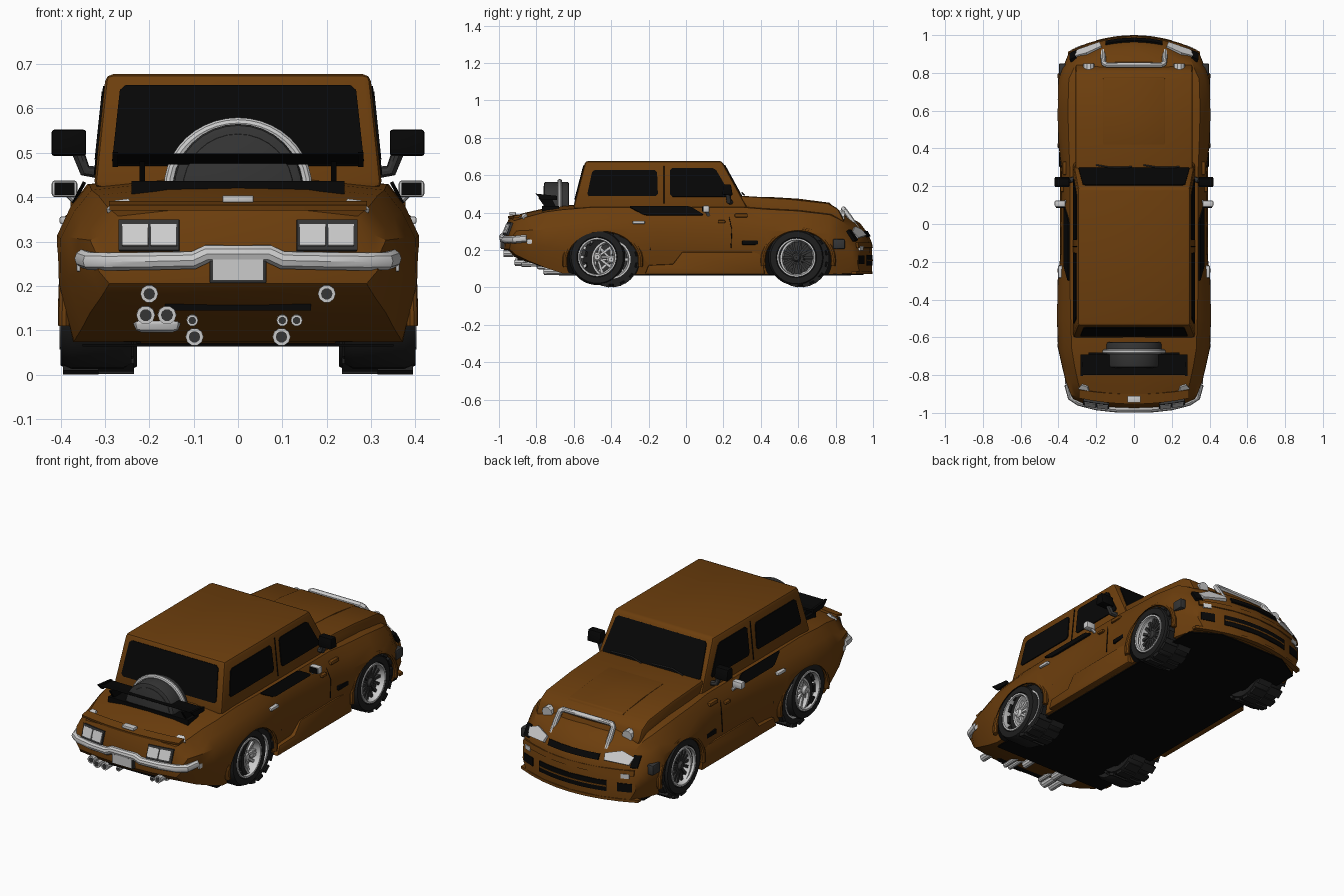
import bpy, bmesh
from math import pi, cos, sin, radians
from mathutils import Vector

if "Cube" in bpy.data.objects:
    bpy.data.objects.remove(bpy.data.objects["Cube"])

def mat(name, c):
    m = bpy.data.materials.new(name)
    m.diffuse_color = (*c, 1)
    m.use_nodes = True
    m.node_tree.nodes["Principled BSDF"].inputs["Base Color"].default_value = m.diffuse_color
    return m
PAINT = mat("brown_paint", (0.15, 0.048, 0.004))
BLACK = mat("black", (0.002, 0.002, 0.002))
RUBBER = mat("rubber", (0.013, 0.013, 0.013))
DARK = mat("dark_grey", (0.035, 0.035, 0.035))
CHROME = mat("chrome", (0.6, 0.6, 0.6))

def mesh(name, verts, faces, col, mirror=False, bevel=0, thick=0):
    bm = bmesh.new()
    vs = [bm.verts.new(v) for v in verts]
    for f in faces:
        bm.faces.new([vs[i] for i in f])
    if mirror:
        bmesh.ops.mirror(bm, geom=bm.verts[:] + bm.edges[:] + bm.faces[:], axis='X', merge_dist=1e-4)
    bmesh.ops.recalc_face_normals(bm, faces=bm.faces)
    me = bpy.data.meshes.new(name)
    bm.to_mesh(me)
    bm.free()
    ob = bpy.data.objects.new(name, me)
    bpy.context.collection.objects.link(ob)
    me.materials.append(col)
    if thick:
        m = ob.modifiers.new("solid", 'SOLIDIFY')
        m.thickness, m.offset = thick, 0
    if bevel:
        m = ob.modifiers.new("bevel", 'BEVEL')
        m.width, m.segments, m.limit_method = bevel, 2, 'ANGLE'
    return ob

HEXA = [(0, 1, 2, 3), (4, 5, 6, 7), (0, 1, 5, 4), (1, 2, 6, 5), (2, 3, 7, 6), (3, 0, 4, 7)]
def box(name, x0, x1, y0, y1, z0, z1, col, mirror=False, bevel=0):
    v = [(x, y, z) for z in (z0, z1) for x, y in ((x0, y0), (x1, y0), (x1, y1), (x0, y1))]
    return mesh(name, v, HEXA, col, mirror, bevel)

def prism(name, prof, x0, x1, col, mirror=False, bevel=0):
    n = len(prof)
    v = [(x, y, z) for x in (x0, x1) for y, z in prof]
    f = [tuple(range(n)), tuple(range(n, 2 * n))]
    f += [(i, (i + 1) % n, n + (i + 1) % n, n + i) for i in range(n)]
    return mesh(name, v, f, col, mirror, bevel)

def plate(name, pts, col, mirror=False, thick=0.008):
    # flat panel with clipped corners
    out, n = [], len(pts)
    for i in range(n):
        p = Vector(pts[i])
        for q in (Vector(pts[i - 1]), Vector(pts[(i + 1) % n])):
            out.append(p + (q - p).normalized() * min(0.012, (q - p).length * 0.3))
    return mesh(name, out, [tuple(range(2 * n))], col, mirror, thick=thick)

def bend(x, y):
    # bow the nose and the tail in plan
    t = min(1, max(0, (abs(y) - 0.75) / 0.2)) * (x / 0.35) ** 2
    return y - 0.085 * t if y > 0 else y + 0.045 * t

def strip(name, x0, x1, a, b, col, mirror=False, thick=0.014, n=8):
    # bowed panel between two (y, z) lines
    xs = [x0 + (x1 - x0) * i / n for i in range(n + 1)]
    v = [(x, bend(x, y), z) for x in xs for y, z in (a, b)]
    return mesh(name, v, [(2 * i, 2 * i + 1, 2 * i + 3, 2 * i + 2) for i in range(n)], col, mirror, thick=thick)

def tube(name, pts, r, col, mirror=False):
    cu = bpy.data.curves.new(name, 'CURVE')
    cu.dimensions, cu.bevel_depth, cu.bevel_resolution, cu.use_fill_caps = '3D', r, 3, True
    for s in ((1, -1) if mirror else (1,)):
        sp = cu.splines.new('POLY')
        sp.points.add(len(pts) - 1)
        for p, q in zip(sp.points, pts):
            p.co = (q[0] * s, q[1], q[2], 1)
    ob = bpy.data.objects.new(name, cu)
    bpy.context.collection.objects.link(ob)
    cu.materials.append(col)
    return ob

def lathe(prof, cy, cz, n=36):
    # closed (radius, x) profile turned about the x axis
    m = len(prof)
    v = [(x, cy + r * cos(2 * pi * k / n), cz + r * sin(2 * pi * k / n)) for k in range(n) for r, x in prof]
    f = [(k * m + i, k * m + (i + 1) % m, (k + 1) % n * m + (i + 1) % m, (k + 1) % n * m + i)
         for k in range(n) for i in range(m)]
    return v, f

def pipe(name, x, y0, y1, z, r, mirror=False):
    tube(name, [(x, y0, z), (x, y1, z + 0.005)], r, CHROME, mirror)
    tube(name + "_bore", [(x, y0 - 0.001, z), (x, y0 + 0.01, z)], r * 0.65, DARK, mirror)

# main body: lofted sections (y, half width, bottom, shoulder half width, top)
ST = [(-.975, .315, .205, .26, .29), (-.945, .335, .175, .27, .375), (-.86, .362, .14, .295, .40), (-.75, .382, .105, .315, .425),
      (-.66, .402, .075, .33, .437), (-.5, .41, .07, .335, .45), (-.3, .405, .07, .34, .45),
      (-.15, .388, .07, .34, .45), (.3, .385, .07, .34, .45), (.42, .40, .07, .345, .44),
      (.6, .408, .07, .35, .43), (.78, .402, .07, .345, .41), (.86, .388, .072, .32, .385),
      (.93, .37, .075, .30, .345), (.975, .352, .077, .285, .285), (.995, .338, .08, .275, .235)]
v, f = [], []
for y, w, zb, ws, zt in ST:
    h = zt - zb
    d = min(.07, h * .3)
    for x, z in ((0, zb), (.5 * w, zb), (.92 * w, zb), (w, zb + .35 * h), (.995 * w, zb + .64 * h),
                 ((w + ws) / 2 + .004, zt - d), (ws, zt - d * .3), (ws * .5, zt - .003), (0, zt)):
        v.append((x, bend(x, y), z))
for s in range(len(ST) - 1):
    f += [(s * 9 + i, s * 9 + i + 1, s * 9 + i + 10, s * 9 + i + 9) for i in range(8)]
for o in (0, (len(ST) - 1) * 9):
    f += [tuple(o + i for i in q) for q in ((0, 1, 7, 8), (1, 2, 6, 7), (2, 3, 4, 5, 6))]
body = mesh("body_shell", v, f, PAINT, True)

# wheel arch openings and flares
for cy, ry, rz, cz in ((-.445, .195, .16, .14), (.60, .18, .16, .145)):
    arc = [(cy + ry * cos(2 * pi * k / 40), cz + rz * sin(2 * pi * k / 40)) for k in range(40)]
    cut = prism("arch_cutter", arc, .22, .5, BLACK, True)
    cut.hide_render = True
    m = body.modifiers.new("arch", 'BOOLEAN')
    m.operation, m.solver, m.object = 'DIFFERENCE', 'EXACT', cut
    m.material_mode = 'TRANSFER'
    bpy.context.view_layer.objects.active = body
    bpy.ops.object.modifier_apply(modifier="arch")
    bpy.data.objects.remove(cut)
    rim = [(.392 - .006 * max(0, sin(a)), cy + (ry + .008) * cos(a), cz + (rz + .008) * sin(a))
           for a in [radians(-10 + 200 * k / 24) for k in range(25)]]
    tube("wheel_arch_flare", rim, .014, PAINT, True)

# underfloor
mesh("underfloor", [(-.35, -.68, .066), (.35, -.68, .066), (.35, .86, .068), (.2, .95, .07), (-.2, .95, .07),
                    (-.35, .86, .068)], [(0, 1, 2, 3, 4, 5)], BLACK, thick=.006)
# hood with raised centre
prism("hood", [(.26, .40), (.28, .487), (.30, .49), (.55, .475), (.76, .452), (.815, .42), (.845, .36), (.83, .30)],
      -.31, .31, PAINT, bevel=.014)
prism("hood_bulge", [(.36, .47), (.43, .485), (.6, .475), (.77, .453), (.785, .43)], -.165, .165, PAINT, bevel=.006)

# cabin
mesh("cabin", [(-.325, -.605, .42), (.325, -.605, .42), (.325, .333, .42), (-.325, .333, .42),
               (-.298, -.538, .677), (.298, -.538, .677), (.298, .192, .677), (-.298, .192, .677)], HEXA, PAINT, bevel=.016)
def sx(z): return .325 - .027 * (z - .42) / .257 + .001
def fy(z): return .333 - .141 * (z - .42) / .257 + .001
def ry_(z): return -.605 + .067 * (z - .42) / .257 - .001
for nm, q in (("rear_side_window", [(-.53, .488), (-.15, .488), (-.155, .628), (-.50, .628)]),
              ("front_side_window", [(-.085, .485), (.245, .485), (.155, .638), (-.085, .638)])):
    plate(nm, [(sx(z), y, z) for y, z in q], BLACK, True)
plate("windshield", [(x, fy(z), z) for x, z in ((-.295, .485), (.295, .485), (.27, .655), (-.27, .655))], BLACK)
plate("rear_window", [(x, ry_(z), z) for x, z in ((-.285, .47), (.285, .47), (.265, .652), (-.265, .652))], BLACK)
for x in (-.2, .05):
    tube("wiper", [(x, .312, .495), (x + .07, .30, .507), (x + .19, .302, .502)], .004, DARK)
tube("door_pillar_line", [(sx(.45), -.118, .45), (sx(.65), -.118, .65)], .0025, BLACK, True)

# lower side glass, skirts, handles, seams
plate("lower_side_glass", [(.346, -.31, .434), (.346, .02, .434), (.371, .1, .386), (.371, -.22, .386)], BLACK, True)
prism("side_skirt", [(-.22, .07), (.42, .07), (.41, .19), (-.02, .19), (-.07, .125), (-.2, .12)], .35, .391, PAINT, True, .006)
tube("door_seam", [(.387, .24, .21), (.385, .245, .31), (.367, .23, .375)], .002, BLACK, True)
tube("rear_door_seam", [(.391, -.19, .2), (.388, -.2, .3), (.37, -.24, .378)], .002, BLACK, True)
box("door_handle", .375, .402, -.285, -.22, .34, .356, CHROME, True, .004)
box("front_hinge", .365, .39, .17, .21, .345, .36, PAINT, True, .004)
box("rear_hinge", .355, .378, .26, .33, .375, .395, PAINT, True, .006)
box("side_vent", .37, .396, .30, .385, .228, .252, BLACK, True, .004)
box("fender_lamp", .36, .398, .785, .85, .205, .26, DARK, True, .008)
box("rear_marker", .33, .364, -.85, -.80, .232, .258, CHROME, True, .004)

# mirrors
prism("mirror", [(.195, .495), (.25, .492), (.24, .552), (.20, .552)], .342, .42, BLACK, True, .006)
tube("mirror_arm", [(.31, .24, .455), (.345, .23, .46), (.36, .225, .50)], .014, DARK, True)
box("lower_mirror", .362, .42, .09, .125, .40, .438, CHROME, True, .008)
box("lower_mirror_glass", .368, .414, .086, .092, .405, .433, BLACK, True)
tube("lower_mirror_arm", [(.36, .12, .385), (.385, .11, .41)], .008, CHROME, True)

# wheels: a smooth and a treaded set overlap on each corner
def wheel(name, cy, cz, r, dx, spokes, spoke_col, tread):
    def at(p): return [(q * r, x + dx) for q, x in p]
    t = r - .008 if tread else r
    v, f = lathe([(q * t, x + dx) for q, x in ((.68, .25), (.93, .24), (1, .26), (1, .375), (.93, .4), (.72, .4), (.66, .38))], cy, cz)
    if tread:
        for k in range(14):
            for s in (0, 1):
                b, n = 2 * pi * (k + s / 2) / 14 - pi / 2, len(v)
                for q in (t - .01, r):
                    for x, a in ((.246 + .08 * s, -.14), (.326 + .08 * s, -.14), (.326 + .08 * s, .14), (.246 + .08 * s, .14)):
                        v.append((x + dx, cy + q * cos(b + a), cz + q * sin(b + a)))
                f += [tuple(n + i for i in h) for h in HEXA]
    mesh(name + "_tyre", v, f, RUBBER, True)
    mesh(name + "_rim", *lathe(at([(.69, .37), (.69, .402), (.63, .402), (.57, .36), (.6, .345)]), cy, cz), CHROME, True)
    mesh(name + "_barrel", *lathe(at([(.62, .34), (.62, .355), (.02, .355), (.02, .34)]), cy, cz), DARK, True)
    v, f = lathe(at([(.16, .35), (.16, .38), (.1, .392), (.01, .392), (.01, .35)]), cy, cz, 20)
    for k in range(spokes):
        b, n = 2 * pi * k / spokes, len(v)
        for x in (.352, .378):
            for q, a in ((.12, -.3), (.6, -.085), (.6, .085), (.12, .3)):
                v.append((x + dx, cy + q * r * cos(b + a), cz + q * r * sin(b + a)))
        f += [tuple(n + i for i in h) for h in HEXA]
    mesh(name + "_spokes", v, f, spoke_col, True)
wheel("rear_wheel", -.475, .163, .15, 0, 10, CHROME, False)
wheel("rear_offroad_wheel", -.40, .15, .15, -.012, 8, CHROME, True)
wheel("front_wheel", .59, .16, .15, 0, 14, DARK, False)
wheel("front_offroad_wheel", .612, .155, .155, -.012, 8, DARK, True)

# spare wheel, hoop and wing on the rear deck
def disc(name, y0, y1, r, z, col, bevel):
    n = 32
    v = [(r * cos(2 * pi * k / n), y, z + r * sin(2 * pi * k / n)) for y in (y0, y1) for k in range(n)]
    f = [tuple(range(n)), tuple(range(n, 2 * n))] + [(k, (k + 1) % n, n + (k + 1) % n, n + k) for k in range(n)]
    return mesh(name, v, f, col, bevel=bevel)
disc("spare_tyre", -.76, -.625, .147, .418, DARK, .012)
disc("spare_cover", -.763, -.75, .125, .418, DARK, .004)
tube("spare_hoop", [(.155 * cos(pi * k / 20), -.675, .42 + .147 * sin(pi * k / 20)) for k in range(21)], .013, CHROME)
prism("rear_wing", [(-.80, .498), (-.79, .498), (-.75, .487), (-.69, .485), (-.69, .475), (-.76, .474)], -.275, .275, BLACK)
prism("wing_endplate", [(-.805, .502), (-.69, .49), (-.69, .468), (-.77, .468)], .27, .283, BLACK, True)
prism("wing_post", [(-.79, .48), (-.72, .48), (-.69, .42), (-.74, .41)], .21, .222, BLACK, True)
box("wing_base", -.24, .24, -.77, -.68, .40, .436, BLACK)

# tail
strip("tail_lip", -.29, .29, (-.90, .385), (-.952, .376), PAINT, thick=.012)
strip("tail_lamp_frame", .132, .268, (-.957, .347), (-.979, .279), DARK, True, .014, 2)
for a in (.138, .202):
    strip("tail_lamp", a, a + .058, (-.963, .337), (-.983, .289), CHROME, True, .014, 2)
box("brake_lamp", -.035, .035, -.945, -.91, .388, .404, CHROME, bevel=.003)
mesh("deck_lamp", [(.235, -.895, .375), (.295, -.87, .368), (.275, -.85, .388), (.245, -.86, .392)], [(0, 1, 2, 3)], CHROME, True, thick=.012)
half = [(.348, -.85, .262), (.332, -.915, .256), (.29, -.942, .255), (.2, -.965, .256), (.1, -.976, .258), (.07, -.978, .272)]
tube("rear_bumper", half + [(-x, y, z) for x, y, z in half[::-1]], .021, CHROME)
box("plate_frame", -.064, .064, -.99, -.95, .206, .27, DARK, bevel=.003)
box("number_plate", -.058, .058, -.994, -.95, .212, .264, CHROME)
box("rear_diffuser", -.165, .165, -.90, -.80, .145, .176, BLACK)

# exhausts
pipe("upper_exhaust", .2, -.975, -.80, .182, .02, True)
pipe("lower_exhaust", .098, -.76, -.5, .085, .02, True)
for x in (-.103, .1, .132):
    pipe("small_exhaust", x, -.88, -.68, .122, .013)
box("muffler", -.235, -.13, -.80, -.62, .095, .135, CHROME, bevel=.018)
for x in (-.208, -.16):
    pipe("twin_exhaust", x, -.915, -.70, .134, .021)

# nose
strip("splitter", -.35, .35, (.97, .078), (.997, .078), PAINT, thick=.014)
strip("nose_ridge", -.33, .33, (.988, .24), (.993, .212), PAINT, thick=.012)
strip("upper_grille", -.15, .15, (.967, .301), (.982, .272), BLACK, thick=.01)
strip("lower_intake", -.2, .2, (.993, .175), (.993, .118), BLACK, thick=.01)
strip("intake_bar", -.2, .2, (.996, .15), (.996, .142), PAINT, thick=.008)
strip("side_intake", .25, .32, (.99, .17), (.99, .125), BLACK, True, .014, 3)
mesh("headlight", [(.17, bend(.17, .955), .303), (.18, bend(.18, .98), .275), (.3, bend(.3, .978), .262),
                   (.31, bend(.31, .95), .295), (.25, bend(.25, .94), .322)], [(0, 1, 2, 3, 4)], CHROME, True, thick=.02)
strip("headlight_surround", .305, .338, (.938, .305), (.978, .25), BLACK, True, .018, 3)
strip("fog_lamp", .27, .31, (.993, .222), (.993, .198), CHROME, True, .014, 2)
tube("upper_lamp", [(.24, .80, .384), (.24, .848, .38)], .03, CHROME, True)
strip("upper_grille_panel", -.15, .15, (.845, .405), (.858, .37), PAINT, thick=.012)
bar = [(.163, .915, .315), (.163, .88, .37), (.16, .85, .41), (.145, .842, .42)]
tube("bull_bar", bar + [(-x, y, z) for x, y, z in bar[::-1]], .014, CHROME)

# curves to meshes, then smooth shading with sharp edges kept
bpy.ops.object.select_all(action='DESELECT')
for o in bpy.context.scene.objects:
    o.select_set(True)
bpy.context.view_layer.objects.active = body
bpy.ops.object.convert(target='MESH')
bpy.ops.object.shade_smooth_by_angle(angle=radians(35))
